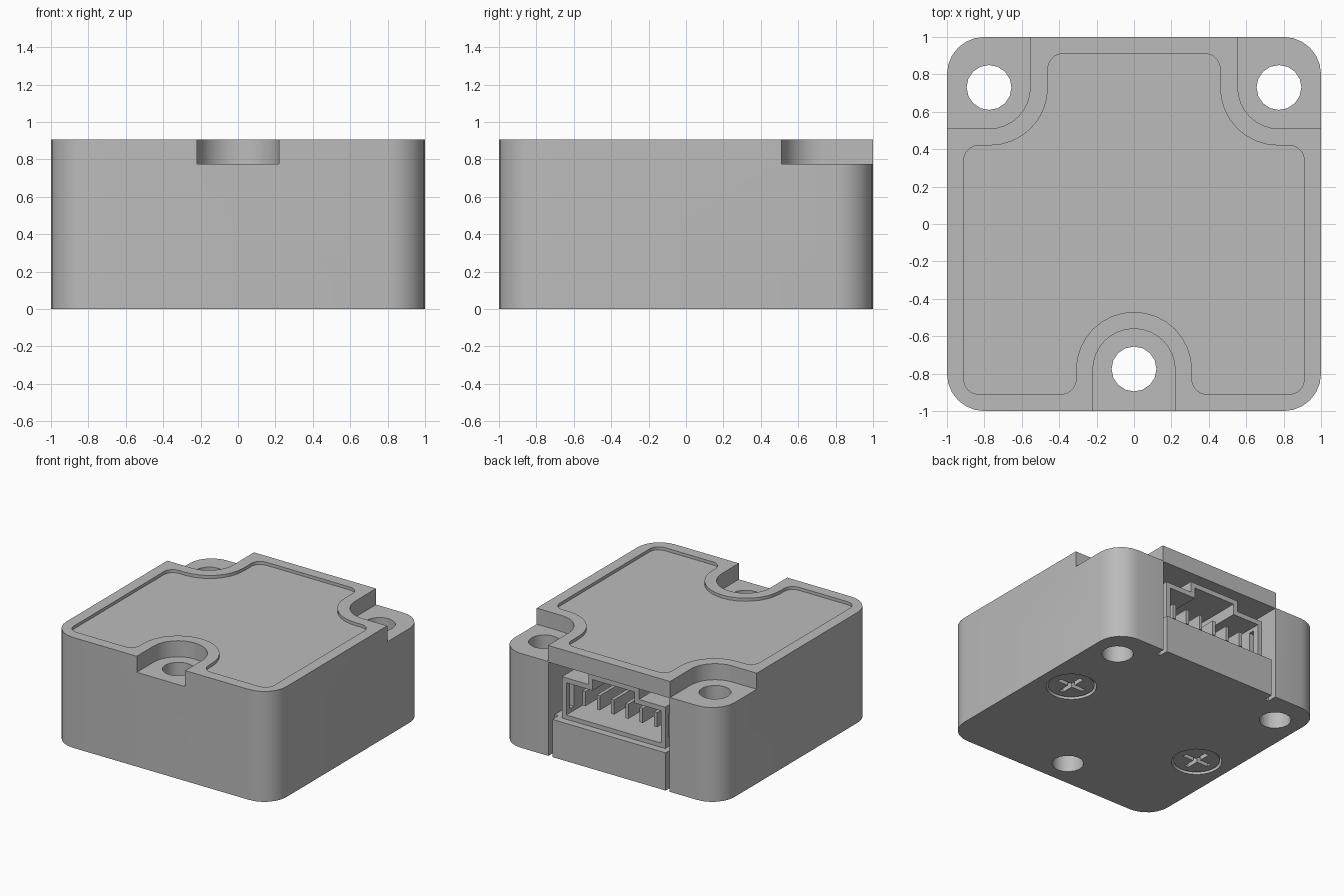
import bpy, bmesh, math
from mathutils import Vector

cube = bpy.data.objects.get("Cube")
if cube:
    bpy.data.objects.remove(cube, do_unlink=True)

GREY = (0.5, 0.5, 0.5, 1)
grey = bpy.data.materials.new("plain grey")
grey.use_nodes = True
grey.diffuse_color = GREY
grey.node_tree.nodes["Principled BSDF"].inputs["Base Color"].default_value = GREY


def fillet(corners, steps=6):
    """Round each right-angled corner (x, y, radius) of a closed outline."""
    out = []
    for i, (x, y, r) in enumerate(corners):
        p = Vector((x, y))
        u = (Vector(corners[i - 1][:2]) - p).normalized()
        v = (Vector(corners[(i + 1) % len(corners)][:2]) - p).normalized()
        if r == 0:
            out.append(p)
            continue
        for k in range(steps + 1):
            t = math.pi / 2 * k / steps
            out.append(p + r * (u + v) - r * (v * math.cos(t) + u * math.sin(t)))
    return out


def circle(cx, cy, r, n):
    return [Vector((cx + r * math.cos(2 * math.pi * k / n),
                    cy + r * math.sin(2 * math.pi * k / n))) for k in range(n)]


def prism(name, outline, low, high, upright=False):
    """Extrude an outline along z, or along y when upright."""
    bm = bmesh.new()
    place = (lambda p: (p.x, low, p.y)) if upright else (lambda p: (p.x, p.y, low))
    face = bm.faces.new([bm.verts.new(place(p)) for p in outline])
    moved = bmesh.ops.extrude_face_region(bm, geom=[face])["geom"]
    step = Vector((0, high - low, 0)) if upright else Vector((0, 0, high - low))
    bmesh.ops.translate(bm, vec=step, verts=[g for g in moved if isinstance(g, bmesh.types.BMVert)])
    bmesh.ops.recalc_face_normals(bm, faces=bm.faces)
    mesh = bpy.data.meshes.new(name)
    bm.to_mesh(mesh)
    bm.free()
    mesh.materials.append(grey)
    obj = bpy.data.objects.new(name, mesh)
    bpy.context.collection.objects.link(obj)
    return obj


def box(name, x0, x1, y0, y1, z0, z1):
    return prism(name, [Vector(p) for p in ((x0, y0), (x1, y0), (x1, y1), (x0, y1))], z0, z1)


def activate(obj):
    bpy.ops.object.select_all(action="DESELECT")
    obj.select_set(True)
    bpy.context.view_layer.objects.active = obj


def cut(obj, cutters):
    activate(obj)
    for c in cutters:
        mod = obj.modifiers.new("cut", "BOOLEAN")
        mod.operation, mod.solver, mod.object = "DIFFERENCE", "EXACT", c
        bpy.ops.object.modifier_apply(modifier=mod.name)
        bpy.data.objects.remove(c, do_unlink=True)


def smooth(obj):
    activate(obj)
    bpy.ops.object.shade_smooth_by_angle(angle=math.radians(30))


def mirrored(half):
    return half + [(-x, y, r) for x, y, r in reversed(half)]


TOP, LEDGE = 0.907, 0.775
HOLES = [(-0.775, 0.73), (0.775, 0.73), (0, -0.775)]
SCREWS = [(0.725, 0.13), (-0.725, -0.13)]

# Housing block
housing = prism("housing", fillet(mirrored([(1, -1, 0.2), (1, 1, 0.2)])), 0, TOP)
cutters = []

# Shallow recess in the lid, curving around the mounting points
panel = mirrored([(0.31, -0.47, 0.31), (0.31, -0.91, 0.08), (0.91, -0.91, 0.08),
                  (0.91, 0.42, 0.08), (0.46, 0.42, 0.31), (0.46, 0.91, 0.08)])
cutters.append(prism("lid_recess", fillet(panel, 8), TOP - 0.025, 1.2))

# Stepped ledges for the mounting screws
front_notch = mirrored([(0.22, -1.2, 0), (0.22, -0.56, 0.22)])
cutters.append(prism("front_notch", fillet(front_notch, 8), LEDGE, 1.2))
for s in (-1, 1):
    corner = [(s * 0.555, 0.51, 0.22), (s * 1.2, 0.51, 0), (s * 1.2, 1.2, 0), (s * 0.555, 1.2, 0)]
    cutters.append(prism("corner_notch", fillet(corner, 8), LEDGE, 1.2))

# Through holes and screw wells in the base
for x, y in HOLES:
    cutters.append(prism("mounting_hole", circle(x, y, 0.12, 16), -0.1, 1.2))
for x, y in SCREWS:
    cutters.append(prism("screw_well", circle(x, y, 0.19, 32), -0.1, 0.08))

# Socket bay at the back, with a narrow slot on each side of the sill
cutters.append(box("socket_bay", -0.55, 0.55, 0.45, 1.1, 0.31, 0.77))
for s in (-1, 1):
    cutters.append(box("side_slot", *sorted((s * 0.515, s * 0.55)), 0.92, 1.1, -0.1, 0.4))
cut(housing, cutters)
smooth(housing)

# Socket shell with a raised key channel
def key_profile(w, low, shoulder, key_w, high):
    half = [(w, low, 0), (w, shoulder, 0), (key_w, shoulder, 0), (key_w, high, 0)]
    return fillet(mirrored(half))


shell = prism("socket_shell", key_profile(0.47, 0.31, 0.65, 0.23, 0.74), 0.45, 0.94, True)
shell_cuts = [prism("socket_cavity", key_profile(0.43, 0.345, 0.61, 0.19, 0.70), 0.52, 1.1, True)]
for s in (-1, 1):
    shell_cuts.append(box("latch_slot", *sorted((s * 0.4, s * 0.6)), 0.84, 0.89, 0.38, 0.58))
cut(shell, shell_cuts)

# Contact blades
for i in range(6):
    x = (i - 2.5) * 0.13
    box("contact_blade", x - 0.014, x + 0.014, 0.5, 0.86, 0.42, 0.54)

# Cross-slotted screw heads set into the base
for x, y in SCREWS:
    head = prism("screw_head", circle(x, y, 0.175, 32), 0.012, 0.09)
    cut(head, [box("slot", x - 0.12, x + 0.12, y - 0.018, y + 0.018, -0.1, 0.06),
               box("slot", x - 0.018, x + 0.018, y - 0.12, y + 0.12, -0.1, 0.06)])
    smooth(head)
